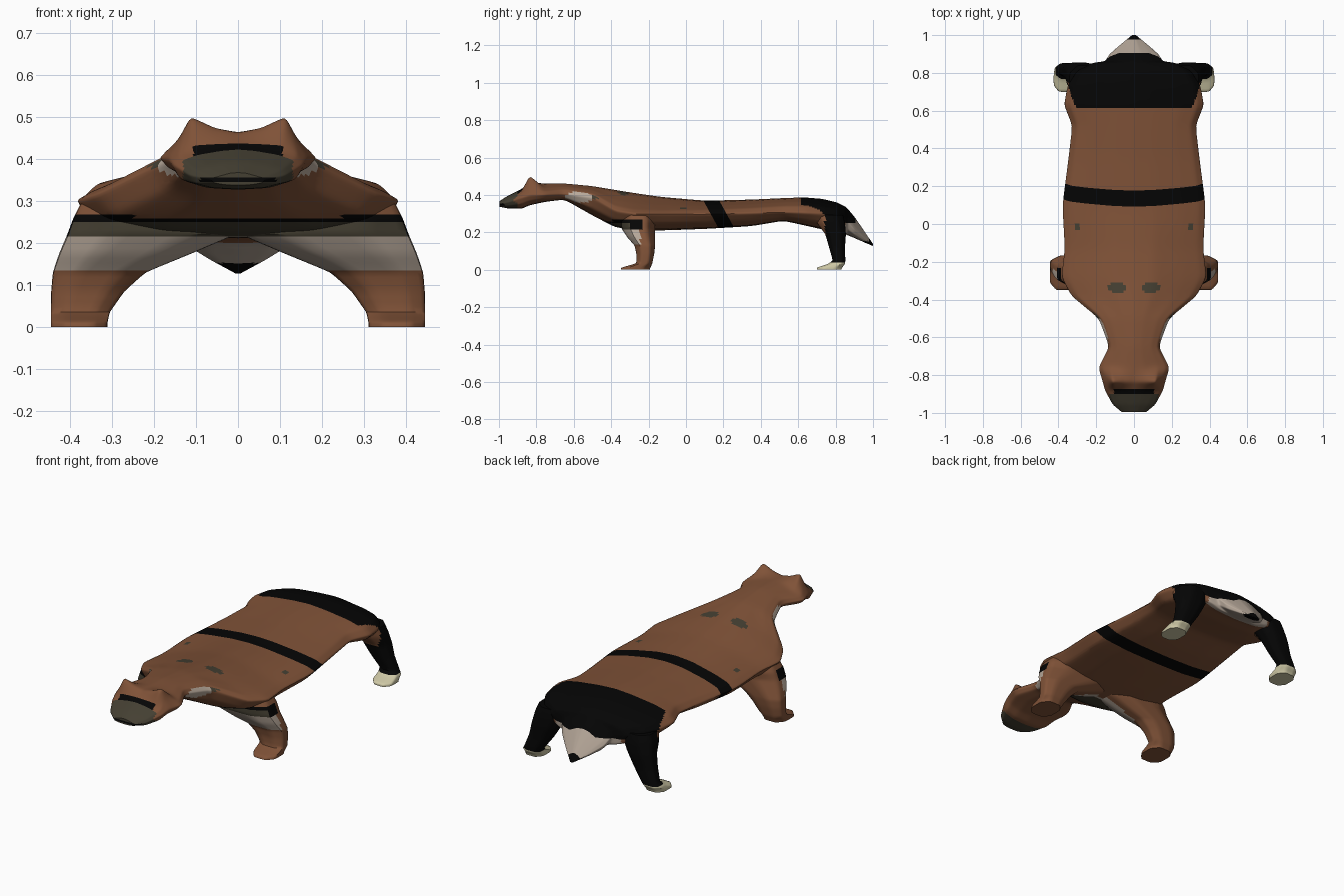
import bpy, bmesh, math

if "Cube" in bpy.data.objects:
    bpy.data.objects.remove(bpy.data.objects["Cube"])

# Flat colours (linear)
COLOURS = [("brown", (0.215, 0.085, 0.039)), ("black", (0.0015, 0.0015, 0.0015)),
           ("pale_fur", (0.47, 0.39, 0.32)), ("dark_olive", (0.058, 0.050, 0.032)),
           ("cream", (0.62, 0.58, 0.38))]
BROWN, BLACK, PALE, OLIVE, CREAM = range(5)
MATS = []
for name, rgb in COLOURS:
    m = bpy.data.materials.new(name)
    m.diffuse_color = (*rgb, 1)
    m.use_nodes = True
    m.node_tree.nodes["Principled BSDF"].inputs["Base Color"].default_value = m.diffuse_color
    MATS.append(m)


def loft(bm, rings):
    """Skin a list of closed rings and cap both ends."""
    vs = [[bm.verts.new(p) for p in r] for r in rings]
    n = len(rings[0])
    for a, b in zip(vs, vs[1:]):
        for i in range(n):
            j = (i + 1) % n
            bm.faces.new((a[i], a[j], b[j], b[i]))
    bm.faces.new(vs[0])
    bm.faces.new(vs[-1])


def finish(name, bm, paint, cuts, smooth=2, planes=()):
    """Refine the mesh, cut colour borders, paint by rule, make the object."""
    bmesh.ops.subdivide_edges(bm, edges=bm.edges[:], cuts=cuts, use_grid_fill=True)
    for _ in range(smooth):
        bmesh.ops.smooth_vert(bm, verts=bm.verts[:], factor=0.5,
                              use_axis_x=True, use_axis_y=True, use_axis_z=True)
    for co, no in planes:
        bmesh.ops.bisect_plane(bm, geom=bm.verts[:] + bm.edges[:] + bm.faces[:],
                               plane_co=co, plane_no=no)
    bmesh.ops.recalc_face_normals(bm, faces=bm.faces[:])
    for v in bm.verts:
        v.co.z = max(v.co.z, 0)
    bm.normal_update()
    for f in bm.faces:
        f.material_index = paint(f.calc_center_median(), f.normal)
    me = bpy.data.meshes.new(name)
    bm.to_mesh(me)
    bm.free()
    for m in MATS:
        me.materials.append(m)
    ob = bpy.data.objects.new(name, me)
    bpy.context.collection.objects.link(ob)
    bpy.context.view_layer.objects.active = ob
    ob.select_set(True)
    bpy.ops.object.shade_smooth_by_angle(angle=math.radians(50))
    ob.select_set(False)


# Body stations: y, half width, top z, widest z, bottom z, flatness of back
STATIONS = [
    (-1.00, .06, .365, .35, .338, 0), (-.955, .115, .395, .36, .328, .5),
    (-.88, .155, .432, .385, .326, .6), (-.835, .168, .463, .40, .345, .5),
    (-.76, .190, .463, .402, .362, .2), (-.65, .132, .462, .405, .376, .6),
    (-.50, .188, .448, .385, .290, .5), (-.38, .335, .428, .315, .228, .1),
    (-.28, .388, .412, .300, .212, 0), (-.13, .370, .390, .300, .210, 0),
    (.10, .383, .370, .298, .218, .3), (.35, .350, .376, .303, .233, .45),
    (.52, .330, .384, .308, .262, .6), (.63, .374, .388, .305, .238, .6),
    (.73, .356, .380, .300, .215, .65), (.81, .305, .360, .295, .205, .7),
    (.852, .225, .338, .275, .190, .6), (.862, .155, .330, .262, .185, .4),
    (.90, .130, .285, .215, .170, .2),
    (.95, .072, .212, .172, .148, 0), (1.005, .004, .130, .128, .125, 0)]


def body_ring(y, w, zt, zw, zb, flat):
    h, d = zt - zw, zw - zb
    half = [(.28 * w, zt - .08 * h), (.66 * w, zt - (.50 - .35 * flat) * h),
            (.9 * w, zt - (.80 - .40 * flat) * h), (w, zw),
            (.88 * w, zw - .6 * d), (.5 * w, zb + .08 * d)]
    if abs(y + .835) < .01:                      # ear tips
        half[:3] = [(.055, .476), (.113, .508), (.138, .447)]
    pts = [(0, zt)] + half + [(0, zb)] + [(-x, z) for x, z in reversed(half)]
    return [(x, y, z) for x, z in pts]


def spot(a, b, ra, rb):
    return (a / ra) ** 2 + (b / rb) ** 2 < 1


def paint_body(c, n):
    x, y, z = abs(c.x), c.y, c.z
    # muzzle
    if -.90 < y < -.872 and z > .405 and x < .105:
        return BLACK
    if y < -.90 and x < .13:
        return BLACK if .345 < z < .355 and x < .09 else OLIVE
    # cheek patch
    if spot(y + .55, z - .395 - .12 * (y + .55), .10, .034) and abs(n.x) > .3 and n.z < .6:
        return OLIVE if y > -.505 else PALE
    # shoulder spots and small back dots
    if n.z > .3 and (spot(x - .092, y + .335, .046, .034) or spot(x - .3, y + .02, .014, .014)):
        return OLIVE
    # chest bands
    if -.47 < y < -.24 and z < (.268 if x > .25 else .258) and (n.y < -.1 or x > .3):
        return PALE if z < .215 else OLIVE if z < .25 and x < .36 else BLACK
    # girdle stripe
    if .115 < y + (z - .33) * .55 < .20:
        return BLACK
    # tail
    if y > .978 or (y > .92 and z < .152 and n.z < 0):
        return BLACK
    if y > .905 or (y > .83 and z < .25 and x < .2):
        return PALE
    # rump saddle
    if y > .615 and z > .345 - (y - .62) * .4 and x < .31 + (y - .62) * .35:
        return BLACK
    return BROWN


body = bmesh.new()
loft(body, [body_ring(*s) for s in STATIONS])
finish("body", body, paint_body, 6, 4,
       [((0, .615, 0), (0, 1, 0)), ((0, .905, 0), (0, 1, 0)),
        ((0, .978, 0), (0, 1, 0)), ((0, -.90, 0), (0, 1, 0)),
        ((0, .115, .33), (0, 1, .55)), ((0, .20, .33), (0, 1, .55)),
        ((0, 0, .25), (0, 0, 1)), ((0, 0, .258), (0, 0, 1)), ((0, 0, .268), (0, 0, 1)),
        ((0, 0, .345), (0, 0, 1)), ((0, 0, .355), (0, 0, 1))])


def leg_ring(s, x0, x1, y0, y1, z):
    cx, cy, rx, ry = (x0 + x1) / 2, (y0 + y1) / 2, (x1 - x0) / 2, (y1 - y0) / 2
    shape = [(1, .5), (.5, 1), (-.5, 1), (-1, .5), (-1, -.5), (-.5, -1), (.5, -1), (1, -.5)]
    return [(s * (cx + a * rx), cy + b * ry, z) for a, b in shape]


def legs(name, rings, paint, planes):
    bm = bmesh.new()
    for s in (1, -1):
        loft(bm, [leg_ring(s, *r) for r in rings])
    finish(name, bm, paint, 3, 1, [((0, 0, z), (0, 0, 1)) for z in planes])


# Front legs, with the web that spreads in under the chest
def paint_front(c, n):
    if .135 < c.z < .215 and (n.y < -.25 or c.y < -.245):
        return PALE
    if .215 < c.z < .268 and (n.y < -.25 or c.y < -.235):
        return OLIVE if c.z < .25 and n.y < -.25 else BLACK
    return BROWN


legs("front_legs", [
    (.15, .370, -.33, -.18, .300), (.08, .390, -.345, -.165, .262),
    (.0, .405, -.345, -.165, .222),
    (.11, .425, -.315, -.165, .175), (.22, .440, -.275, -.165, .130),
    (.27, .444, -.265, -.17, .085), (.305, .445, -.265, -.18, .035),
    (.31, .445, -.345, -.19, .012), (.31, .445, -.35, -.195, 0)],
    paint_front, (.135, .215, .25, .268))


# Hind legs with pale feet
def paint_hind(c, n):
    if c.z < .038:
        return CREAM
    return BROWN if c.z > .17 and c.y < .745 else BLACK


legs("hind_legs", [
    (.17, .34, .68, .84, .295), (.18, .355, .70, .85, .25),
    (.215, .365, .745, .855, .19), (.255, .380, .765, .85, .12),
    (.305, .405, .785, .852, .05), (.31, .42, .76, .85, .032),
    (.31, .425, .70, .835, .012), (.315, .425, .70, .83, 0)],
    paint_hind, (.038,))
